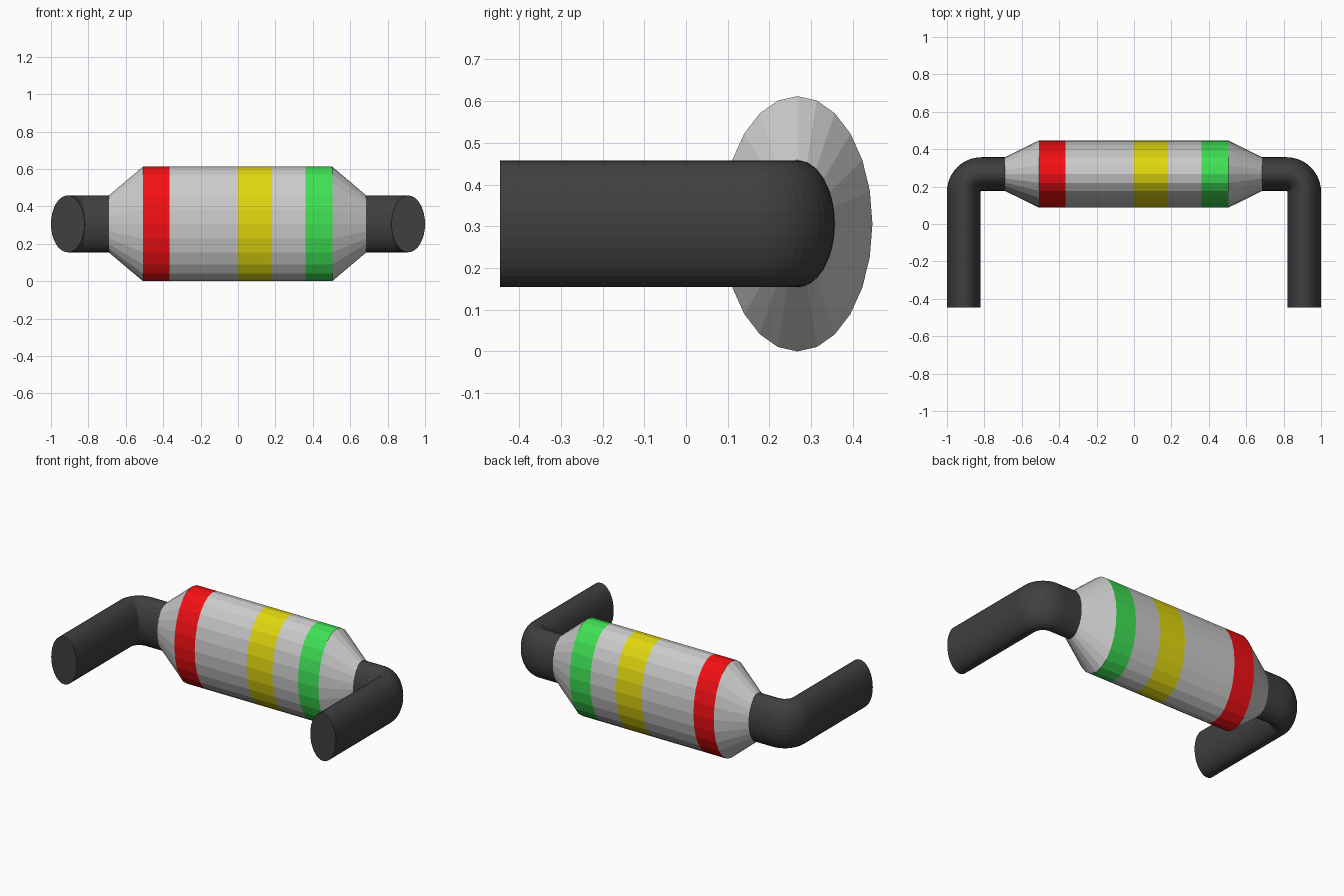
import bpy, bmesh
from math import sin, cos, pi
from mathutils import Vector

if "Cube" in bpy.data.objects:
    bpy.data.objects.remove(bpy.data.objects["Cube"])

CY, CZ = 0.267, 0.306      # axis of the body


def material(name, rgb):
    m = bpy.data.materials.new(name)
    m.diffuse_color = (*rgb, 1)
    m.use_nodes = True
    m.node_tree.nodes["Principled BSDF"].inputs["Base Color"].default_value = m.diffuse_color
    return m


def loft(name, stations, sides, mats, slots=None):
    """Skin elliptical rings; station = (centre, in-plane direction, in-plane radius, z radius)."""
    bm = bmesh.new()
    rings = []
    for c, d, r, rz in stations:
        ring = []
        for i in range(sides):
            a = 2 * pi * i / sides
            ring.append(bm.verts.new(Vector(c) + Vector(d) * r * cos(a) + Vector((0, 0, rz * sin(a)))))
        rings.append(ring)
    for k, (a, b) in enumerate(zip(rings, rings[1:])):
        for i in range(sides):
            j = (i + 1) % sides
            f = bm.faces.new((a[i], a[j], b[j], b[i]))
            f.material_index = slots[k] if slots else 0
    bm.faces.new(rings[0])
    bm.faces.new(rings[-1])
    bmesh.ops.recalc_face_normals(bm, faces=bm.faces[:])
    mesh = bpy.data.meshes.new(name)
    bm.to_mesh(mesh)
    bm.free()
    for m in mats:
        mesh.materials.append(m)
    obj = bpy.data.objects.new(name, mesh)
    bpy.context.collection.objects.link(obj)
    return obj


grey = material("body_grey", (0.6, 0.6, 0.6))
red = material("band_red", (0.9, 0.005, 0.007))
yellow = material("band_yellow", (0.75, 0.68, 0.005))
green = material("band_green", (0.05, 0.75, 0.09))
dark = material("pipe_dark", (0.05, 0.05, 0.05))

# tapered body with three flush coloured bands
profile = [(-0.69, 0.5), (-0.508, 1), (-0.365, 1), (0, 1), (0.18, 1),
           (0.36, 1), (0.504, 1), (0.685, 0.5)]
loft("banded_body", [((x, CY, CZ), (0, 1, 0), 0.18 * s, 0.306 * s) for x, s in profile],
     24, [grey, red, yellow, green], [0, 1, 0, 2, 0, 3, 0])

# bent pipes, one on each side
PR, PZ, BEND = 0.09, 0.152, 0.095
for side, name in ((-1, "left_pipe"), (1, "right_pipe")):
    bx, by = 0.91 - BEND, CY - BEND          # bend centre
    path = [((side * 0.67, CY, CZ), (0, 1, 0), PR, PZ)]
    for k in range(13):
        t = pi / 2 * k / 12
        d = (side * sin(t), cos(t), 0)
        path.append(((side * (bx + BEND * sin(t)), by + BEND * cos(t), CZ), d, PR, PZ))
    path.append(((side * 0.91, -0.446, CZ), (side, 0, 0), PR, PZ))
    loft(name, path, 32, [dark])
